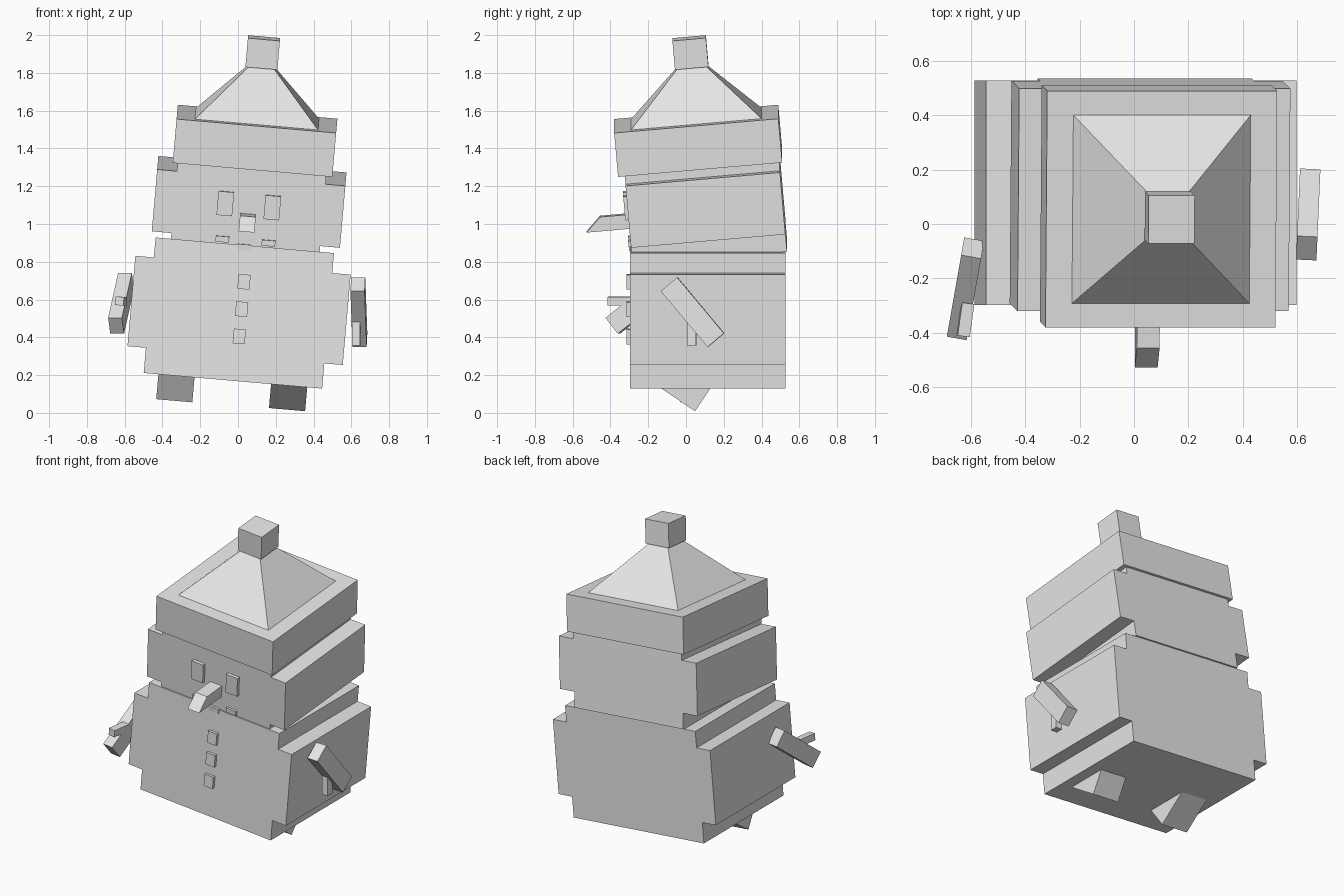
import bpy
import bmesh
from math import radians
from mathutils import Matrix, Euler, Vector

cube = bpy.data.objects.get("Cube")
if cube:
    bpy.data.objects.remove(cube, do_unlink=True)

grey = bpy.data.materials.new("plain_grey")
grey.use_nodes = True
colour = (0.8, 0.8, 0.8, 1)
grey.diffuse_color = colour
grey.node_tree.nodes["Principled BSDF"].inputs["Base Color"].default_value = colour


def frame(loc, rot=(0, 0, 0)):
    """Placement from a position and tilts in degrees."""
    angles = [radians(a) for a in rot]
    return Matrix.Translation(loc) @ Euler(angles).to_matrix().to_4x4()


def finish(name, bm, place):
    bmesh.ops.recalc_face_normals(bm, faces=bm.faces)
    mesh = bpy.data.meshes.new(name)
    bm.to_mesh(mesh)
    bm.free()
    mesh.materials.append(grey)
    obj = bpy.data.objects.new(name, mesh)
    obj.matrix_world = place
    bpy.context.collection.objects.link(obj)


def box(name, size, place, centre=(0, 0, 0), taper=(1, 1)):
    """Box, optionally narrowed towards its top."""
    bm = bmesh.new()
    bmesh.ops.create_cube(bm, size=1)
    for v in bm.verts:
        if v.co.z > 0:
            v.co.x *= taper[0]
            v.co.y *= taper[1]
        v.co = Vector([c * s for c, s in zip(v.co, size)]) + Vector(centre)
    finish(name, bm, place)


def prism(name, points, offset, place):
    """Extrude a closed profile along the given offset."""
    bm = bmesh.new()
    face = bm.faces.new([bm.verts.new(p) for p in points])
    new = bmesh.ops.extrude_face_region(bm, geom=[face])["geom"]
    verts = [g for g in new if isinstance(g, bmesh.types.BMVert)]
    bmesh.ops.translate(bm, verts=verts, vec=offset)
    finish(name, bm, place)


def stepped_block(name, narrow, wide, heights, depth, place):
    """Block with a wide middle band between narrower ends."""
    z0, z1, z2, z3 = heights
    side = [(narrow, z0), (narrow, z1), (wide, z1), (wide, z2), (narrow, z2), (narrow, z3)]
    outline = side + [(-x, z) for x, z in reversed(side)]
    prism(name, [(x, -depth / 2, z) for x, z in outline], (0, depth, 0), place)


# Body with a row of buttons
body = frame((-0.027, 0.115, 0.17), (0, 5, 0))
stepped_block("body", 0.474, 0.572, (0, 0.134, 0.614, 0.72), 0.824, body)
for i in range(3):
    box(f"button_{i + 1}", (0.064, 0.04, 0.078), body, (0.013, -0.41, 0.237 + 0.145 * i))

# Head
head = frame((0.059, 0.103, 1.117), (5, 5, 0))
stepped_block("head", 0.395, 0.5, (-0.265, -0.165, 0.165, 0.215), 0.82, head)

# Face
for side, x in (("right", -0.125), ("left", 0.125)):
    box(f"{side}_eye", (0.083, 0.04, 0.127), head, (x, -0.41, 0.017))
for name, x, z in (("right", -0.124, -0.173), ("middle", -0.003, -0.206), ("left", 0.121, -0.173)):
    box(f"mouth_{name}", (0.072, 0.03, 0.031), head, (x, -0.41, z))
nose = [(-0.4, -0.028), (-0.563, -0.028), (-0.641, -0.104), (-0.4, -0.104)]
prism("nose", [(-0.042, y, z) for y, z in nose], (0.084, 0, 0), head)

# Hat
box("hat_brim", (0.848, 0.872, 0.234), head, (0.003, -0.01, 0.327))
box("hat_cone", (0.655, 0.695, 0.283), head, (0.003, -0.01, 0.585), taper=(0.195, 0.21))
box("hat_knob", (0.17, 0.178, 0.154), head, (0.003, -0.01, 0.798))

# Arms and thumbs
box("left_arm", (0.075, 0.113, 0.386), frame((0.64, 0.035, 0.533), (40, 0, -2.5)))
box("left_thumb", (0.043, 0.048, 0.125), frame((0.626, 0.03, 0.42), (0, 0, -2.5)))
box("right_arm", (0.074, 0.107, 0.386), frame((-0.619, -0.238, 0.58), (-52, 0, -10)))
box("right_thumb", (0.045, 0.122, 0.045), frame((-0.619, -0.352, 0.592), (0, 5, -8)))

# Feet in mid stride
for side, x, z, swing in (("left", 0.275, 0.193, -34), ("right", -0.322, 0.24, 34)):
    box(f"{side}_foot", (0.192, 0.26, 0.25), frame((x, 0.01, z), (swing, 5, 0)))
